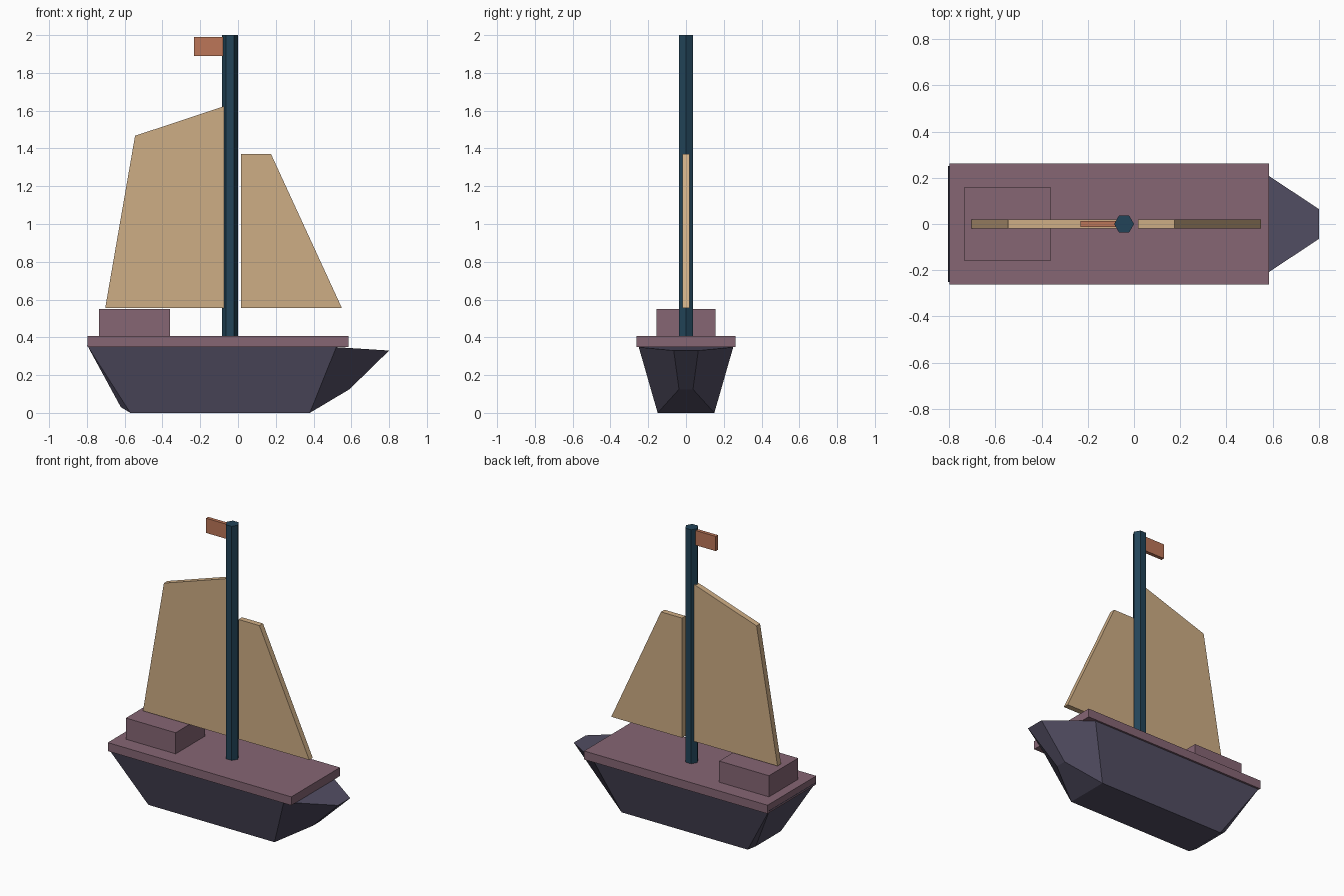
import bpy
import bmesh
from math import pi

if "Cube" in bpy.data.objects:
    bpy.data.objects.remove(bpy.data.objects["Cube"], do_unlink=True)


def material(name, rgb):
    """Flat material from 0-255 display values, stored as linear."""
    lin = [((c / 255 + 0.055) / 1.055) ** 2.4 for c in rgb] + [1.0]
    mat = bpy.data.materials.new(name)
    mat.use_nodes = True
    mat.diffuse_color = lin
    node = next(n for n in mat.node_tree.nodes if n.type == 'BSDF_PRINCIPLED')
    node.inputs["Base Color"].default_value = lin
    return mat


hull_slate = material("hull slate", (82, 78, 99))
deck_mauve = material("deck mauve", (134, 102, 116))
mast_teal = material("mast teal", (34, 68, 88))
sail_tan = material("sail tan", (206, 173, 133))
flag_orange = material("flag orange", (188, 118, 88))


def finish(name, bm, mat):
    bmesh.ops.recalc_face_normals(bm, faces=bm.faces)
    mesh = bpy.data.meshes.new(name)
    bm.to_mesh(mesh)
    bm.free()
    mesh.materials.append(mat)
    obj = bpy.data.objects.new(name, mesh)
    bpy.context.collection.objects.link(obj)
    return obj


def plate(name, outline, half, mat):
    """Extrude an x-z outline symmetrically along y."""
    bm = bmesh.new()
    sides = [[bm.verts.new((x, y, z)) for x, z in outline] for y in (-half, half)]
    for ring in sides:
        bm.faces.new(ring)
    for i in range(len(outline)):
        j = (i + 1) % len(outline)
        bm.faces.new((sides[0][i], sides[0][j], sides[1][j], sides[1][i]))
    return finish(name, bm, mat)


def box(name, x0, x1, half, z0, z1, mat):
    return plate(name, [(x0, z0), (x1, z0), (x1, z1), (x0, z1)], half, mat)


# Hull: cross-sections from stern to bow, each (x, z, half width) at top and keel
stations = [
    ((-0.805, 0.37, 0.25), (-0.62, 0.03, 0.135)),
    ((-0.795, 0.352, 0.25), (-0.57, 0.0, 0.15)),
    ((0.52, 0.348, 0.25), (0.38, 0.0, 0.15)),
    ((0.80, 0.33, 0.065), (0.59, 0.125, 0.037)),
]
bm = bmesh.new()
rings = []
for (xt, zt, wt), (xb, zb, wb) in stations:
    corners = [(xt, -wt, zt), (xb, -wb, zb), (xb, wb, zb), (xt, wt, zt)]
    rings.append([bm.verts.new(c) for c in corners])
for a, b in zip(rings, rings[1:]):
    for i in range(4):
        j = (i + 1) % 4
        bm.faces.new((a[i], a[j], b[j], b[i]))
bm.faces.new(rings[0])
bm.faces.new(rings[-1])
finish("hull", bm, hull_slate)

# Deck slab and cabin
box("deck", -0.798, 0.585, 0.262, 0.348, 0.406, deck_mauve)
box("cabin", -0.735, -0.36, 0.157, 0.40, 0.55, deck_mauve)

# Six-sided mast with corners pointing fore and aft
bpy.ops.mesh.primitive_cylinder_add(vertices=6, radius=0.043, depth=1.6,
                                    location=(-0.043, 0, 1.2), rotation=(0, 0, pi / 6))
mast = bpy.context.object
mast.name = "mast"
mast.data.materials.append(mast_teal)

# Sails
plate("main_sail", [(-0.703, 0.555), (-0.06, 0.555), (-0.06, 1.628), (-0.545, 1.467)],
      0.019, sail_tan)
plate("jib_sail", [(0.017, 0.555), (0.55, 0.555), (0.175, 1.37), (0.017, 1.37)],
      0.019, sail_tan)

# Flag at the masthead
box("flag", -0.232, -0.06, 0.012, 1.89, 1.99, flag_orange)
